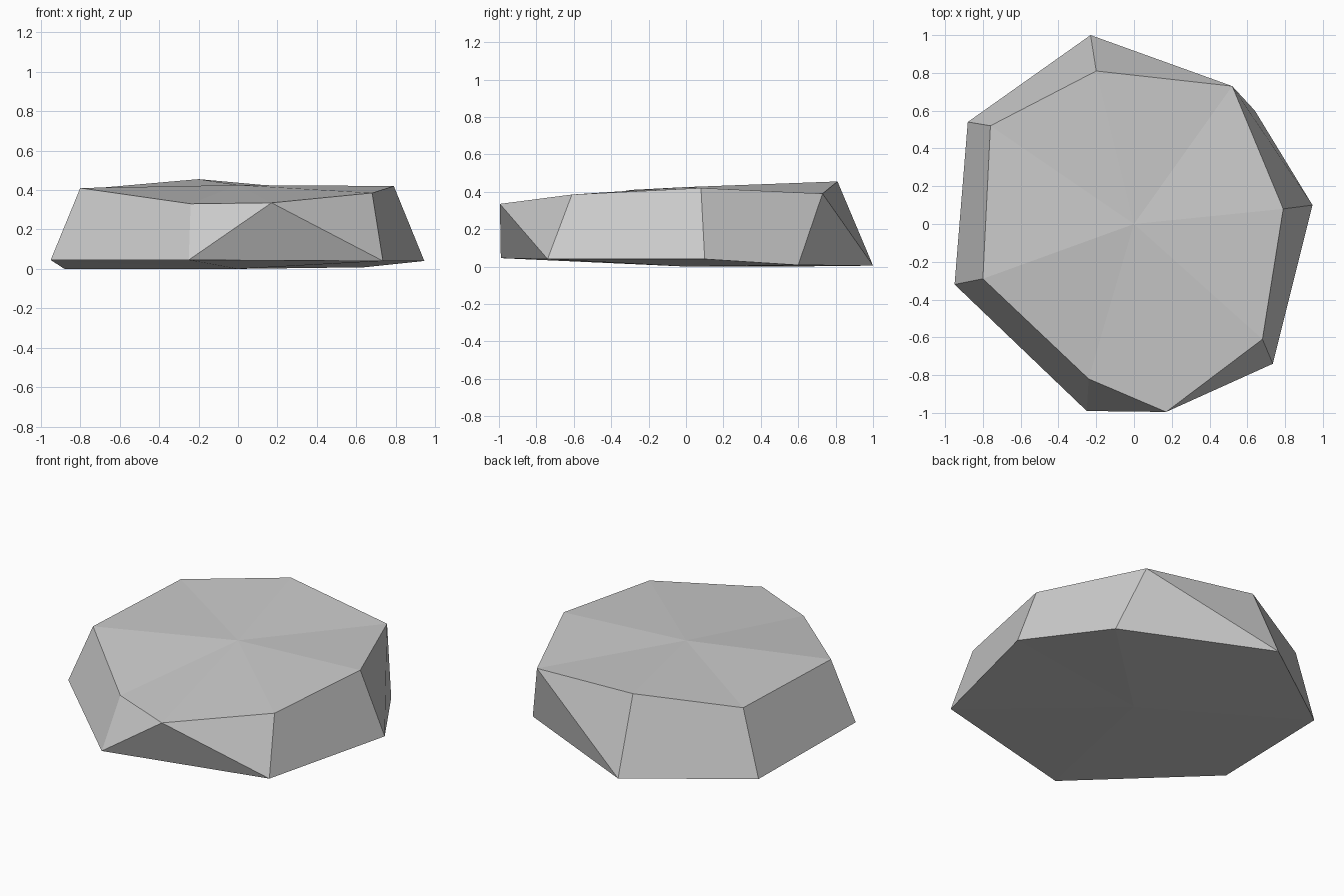
import bpy

if "Cube" in bpy.data.objects:
    bpy.data.objects.remove(bpy.data.objects["Cube"])

# Rim outlines, clockwise from the back
top = [(-0.20, 0.81, 0.455), (0.52, 0.73, 0.39), (0.79, 0.08, 0.42), (0.68, -0.61, 0.385),
       (0.17, -0.995, 0.335), (-0.24, -0.82, 0.33), (-0.80, -0.29, 0.41), (-0.76, 0.52, 0.406)]
base = [(-0.23, 1.0, 0.005), (0.64, 0.60, 0.008), (0.945, 0.10, 0.04), (0.735, -0.74, 0.04),
        (-0.25, -0.99, 0.045), (-0.95, -0.32, 0.045), (-0.88, 0.54, 0.0)]
nt, nb = len(top), len(base)
verts = top + base + [(0, 0, 0.425), (0, 0, 0)]
ct, cb = nt + nb, nt + nb + 1
b = lambda i: nt + i % nb

# Gently domed top and underside
faces = [(ct, (i + 1) % nt, i) for i in range(nt)]
faces += [(cb, b(i), b(i + 1)) for i in range(nb)]

# Chipped back corner and chipped front corner
faces += [(0, 1, b(0)), (1, b(1), b(0)), (3, 4, b(3)), (4, b(4), b(3)), (4, 5, b(4))]

# Regular side facets
faces += [(i, i + 1, b(i + 1), b(i)) for i in (1, 2)]
faces += [(i, (i + 1) % nt, b(i), b(i - 1)) for i in (5, 6, 7)]

mesh = bpy.data.meshes.new("flat_stone")
mesh.from_pydata(verts, [], faces)
mesh.validate()
mesh.update()
stone = bpy.data.objects.new("flat_stone", mesh)
bpy.context.collection.objects.link(stone)
